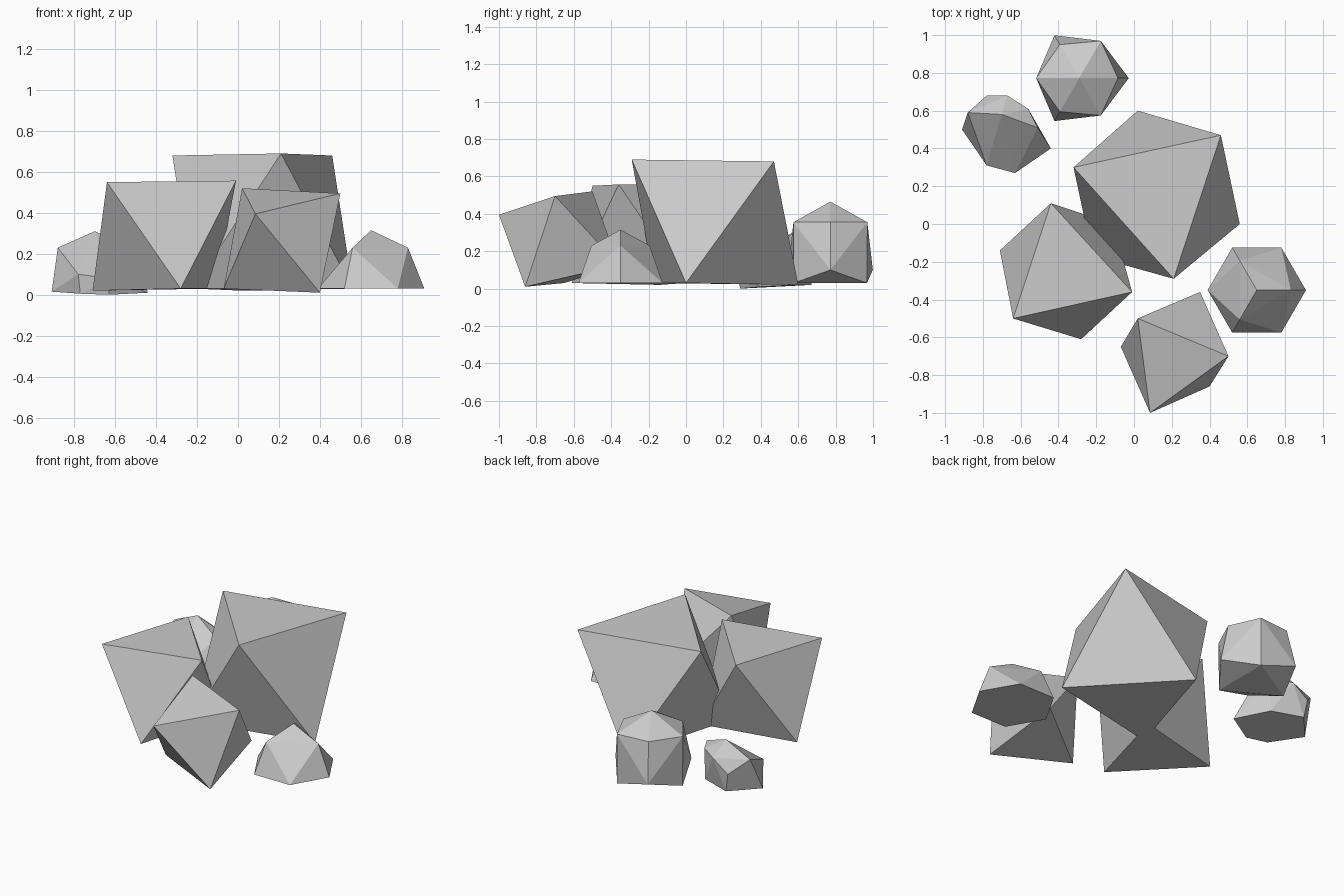
import bpy, bmesh
from math import cos, sin, radians


def rock(name, points):
    """Faceted boulder: convex hull around a few corner points."""
    bm = bmesh.new()
    for p in points:
        bm.verts.new(p)
    res = bmesh.ops.convex_hull(bm, input=bm.verts[:])
    loose = [v for v in bm.verts if not v.link_faces]
    bmesh.ops.delete(bm, geom=loose, context='VERTS')
    bmesh.ops.recalc_face_normals(bm, faces=bm.faces[:])
    me = bpy.data.meshes.new(name)
    bm.to_mesh(me)
    bm.free()
    ob = bpy.data.objects.new(name, me)
    bpy.context.collection.objects.link(ob)
    return ob


def ring(cx, cy, z, r, n, start=0):
    """Corner points evenly spaced on a circle."""
    return [(cx + r * cos(radians(start + 360 * i / n)),
             cy + r * sin(radians(start + 360 * i / n)), z) for i in range(n)]


# Three large eight-sided boulders: a top triangle over a turned bottom triangle
rock("large_rock", [(-0.32, 0.30, 0.68), (0.46, 0.47, 0.68), (0.21, -0.29, 0.69),
                    (0.02, 0.60, 0.02), (0.56, 0.00, 0.03), (-0.22, -0.17, 0.03)])
rock("left_rock", [(-0.64, -0.50, 0.55), (-0.01, -0.36, 0.557), (-0.44, 0.11, 0.55),
                   (-0.71, -0.14, 0.02), (-0.28, -0.61, 0.03), (-0.11, 0.00, 0.03)])
rock("front_rock", [(0.02, -0.50, 0.52), (0.50, -0.70, 0.495), (0.085, -1.0, 0.395),
                    (0.40, -0.86, 0.01), (-0.07, -0.65, 0.03), (0.35, -0.36, 0.125)])

# Small domed stone on the right, hexagonal base
rock("right_stone", [(0.65, -0.35, 0.315)]
     + ring(0.65, -0.35, 0.23, 0.18, 3) + ring(0.65, -0.35, 0.03, 0.26, 6))

# Taller stone at the back
cx, cy = -0.29, 0.772
rock("back_stone", [(cx, cy, 0.465)]
     + ring(cx, cy, 0.355, 0.228, 3, 60) + ring(cx, cy, 0.355, 0.205, 3)
     + ring(cx, cy, 0.10, 0.262, 3) + ring(cx, cy, 0.03, 0.226, 3, 60))

# Small irregular stone at the back left
rock("back_left_stone", [
    (-0.70, 0.58, 0.31), (-0.88, 0.59, 0.23), (-0.67, 0.68, 0.22),
    (-0.56, 0.61, 0.23), (-0.51, 0.51, 0.23), (-0.78, 0.31, 0.10),
    (-0.63, 0.27, 0.08), (-0.78, 0.68, 0.14), (-0.91, 0.50, 0.015),
    (-0.44, 0.40, 0.01), (-0.77, 0.32, 0.005), (-0.63, 0.29, 0.0),
    (-0.56, 0.60, 0.02), (-0.76, 0.67, 0.02)])
